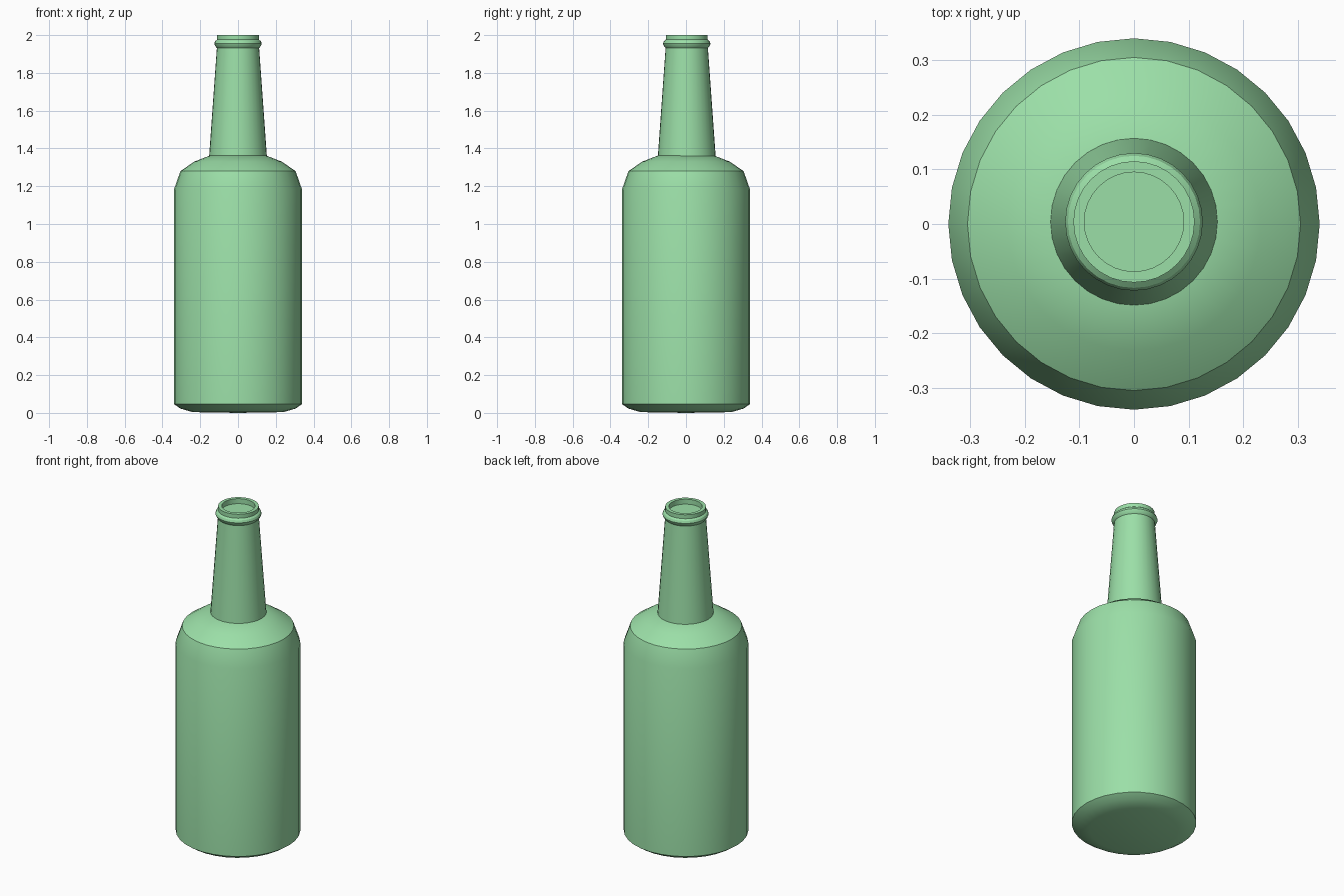
import bpy
import bmesh
import math

if "Cube" in bpy.data.objects:
    bpy.data.objects.remove(bpy.data.objects["Cube"])

SEGMENTS = 32

glass = bpy.data.materials.new("green_glass")
glass.diffuse_color = (0.33, 0.74, 0.39, 1.0)
glass.use_nodes = True
glass.node_tree.nodes["Principled BSDF"].inputs["Base Color"].default_value = glass.diffuse_color


def lathe(name, profile, y=0.0):
    """Spin (radius, height) points around z; radius 0 closes an end."""
    bm = bmesh.new()
    verts = [bm.verts.new((r, 0, z)) for r, z in profile]
    edges = [bm.edges.new(pair) for pair in zip(verts, verts[1:])]
    bmesh.ops.spin(bm, geom=verts + edges, cent=(0, 0, 0), axis=(0, 0, 1),
                   angle=2 * math.pi, steps=SEGMENTS)
    bmesh.ops.remove_doubles(bm, verts=bm.verts, dist=0.0002)
    bmesh.ops.recalc_face_normals(bm, faces=bm.faces)
    mesh = bpy.data.meshes.new(name)
    bm.to_mesh(mesh)
    bm.free()
    mesh.materials.append(glass)
    obj = bpy.data.objects.new(name, mesh)
    obj.location.y = y
    bpy.context.collection.objects.link(obj)
    bpy.ops.object.select_all(action='DESELECT')
    obj.select_set(True)
    bpy.context.view_layer.objects.active = obj
    bpy.ops.object.shade_smooth_by_angle(angle=math.radians(30))
    return obj


# Body: rounded base, straight wall and domed shoulder
lathe("bottle_body", [
    (0, 0), (0.24, 0.004), (0.305, 0.023), (0.34, 0.047),
    (0.34, 1.18), (0.305, 1.28), (0.232, 1.33), (0.15, 1.362), (0, 1.362),
])

# Neck: taper, collar ring, lip and recessed mouth, set slightly back
lathe("bottle_neck", [
    (0, 1.358), (0.153, 1.358), (0.112, 1.932), (0.121, 1.942),
    (0.126, 1.955), (0.121, 1.968), (0.111, 1.976), (0.111, 2.0),
    (0.091, 2.0), (0.091, 1.97), (0, 1.97),
], y=0.004)
